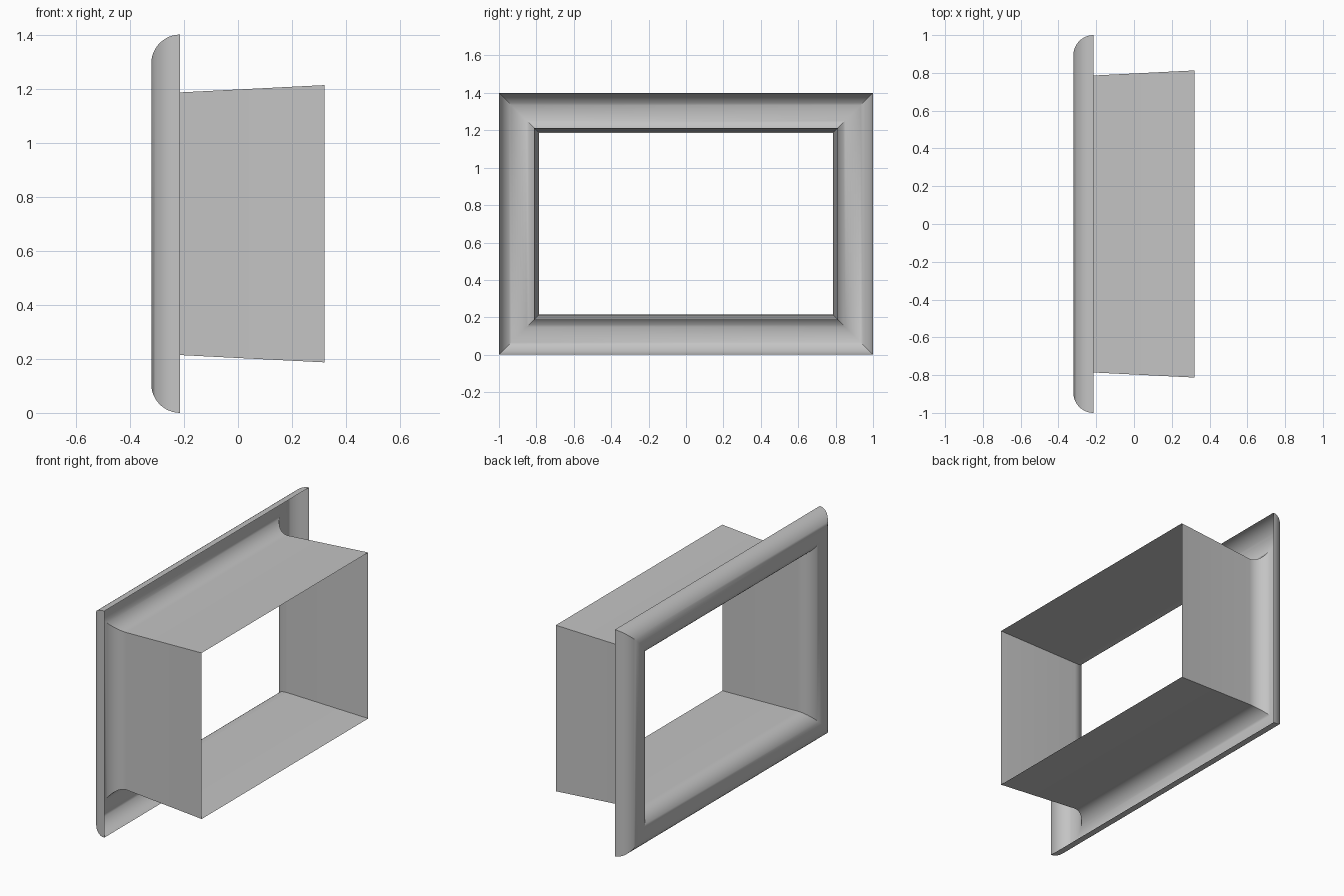
import bpy, bmesh, math

cube = bpy.data.objects.get("Cube")
if cube:
    bpy.data.objects.remove(cube)

HALF_Y, HEIGHT = 1.0, 1.4
BACK, FRONT = -0.321, 0.321
RADIUS = 0.107
ARC_STEPS = 24

grey = bpy.data.materials.new("plain_grey")
grey.use_nodes = True
colour = (0.55, 0.55, 0.55, 1)
grey.diffuse_color = colour
grey.node_tree.nodes["Principled BSDF"].inputs["Base Color"].default_value = colour

# Section: half-round rim, then a slightly flaring sleeve (inset from outer edge, x)
profile = []
for i in range(ARC_STEPS + 1):
    a = math.pi * i / ARC_STEPS
    profile.append((RADIUS * (1 - math.cos(a)), BACK + RADIUS * (1 - math.sin(a))))
profile.append((0.187, FRONT))

# Sweep the section around the rectangle with mitred corners
bm = bmesh.new()
rings = []
for inset, x in profile:
    y, low, high = HALF_Y - inset, inset, HEIGHT - inset
    corners = [(-y, low), (y, low), (y, high), (-y, high)]
    rings.append([bm.verts.new((x, cy, cz)) for cy, cz in corners])
for a, b in zip(rings, rings[1:]):
    for i in range(4):
        j = (i + 1) % 4
        bm.faces.new((a[i], b[i], b[j], a[j]))

mesh = bpy.data.meshes.new("window_frame")
bm.to_mesh(mesh)
bm.free()
mesh.materials.append(grey)
frame = bpy.data.objects.new("window_frame", mesh)
bpy.context.collection.objects.link(frame)

# Smooth the rim, keep mitres and sleeve corners sharp
bpy.ops.object.select_all(action='DESELECT')
frame.select_set(True)
bpy.context.view_layer.objects.active = frame
bpy.ops.object.shade_smooth_by_angle(angle=math.radians(30))
